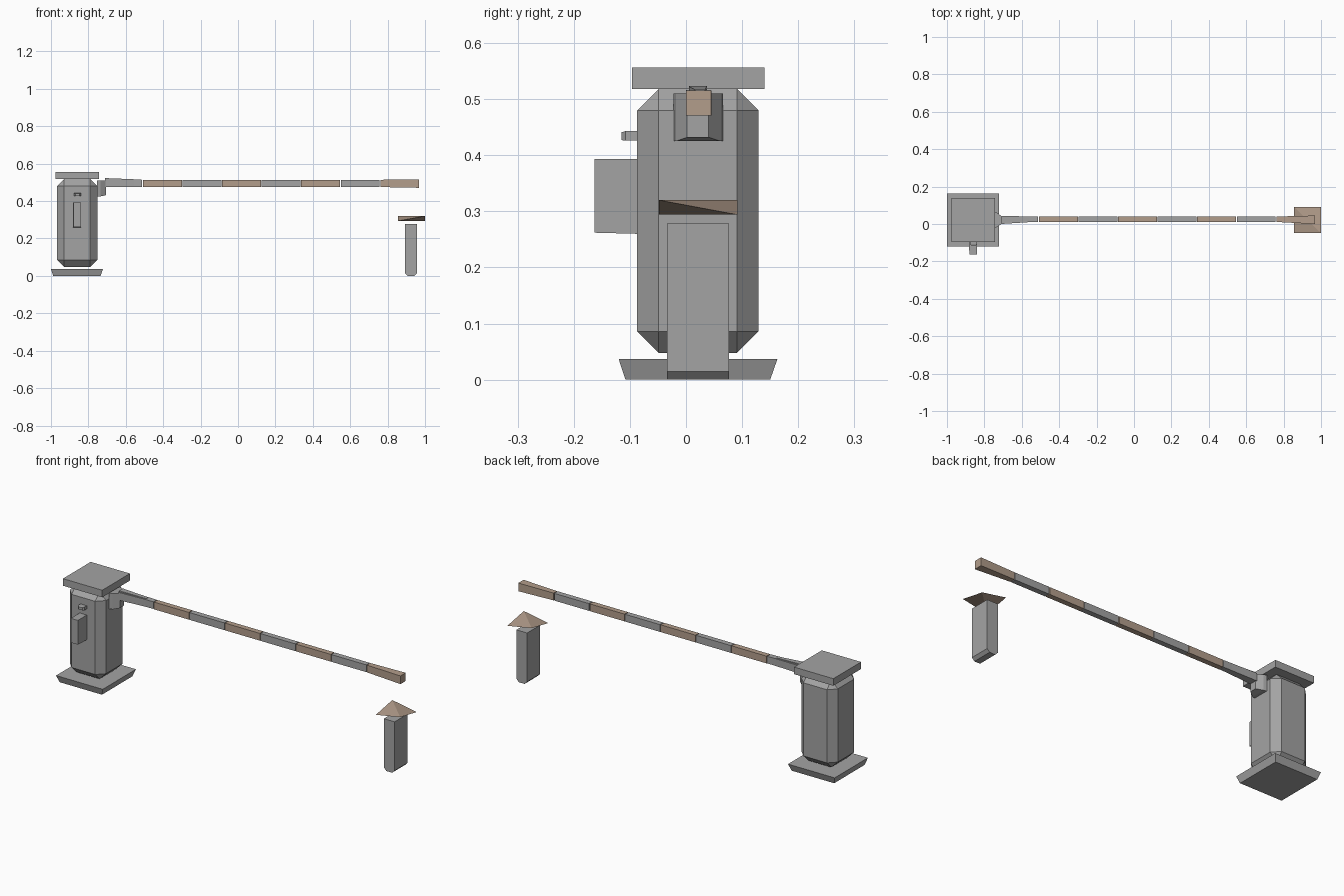
import bpy
import bmesh

cube = bpy.data.objects.get("Cube")
if cube:
    bpy.data.objects.remove(cube, do_unlink=True)


def material(name, rgb):
    m = bpy.data.materials.new(name)
    m.use_nodes = True
    m.diffuse_color = (*rgb, 1)
    bsdf = next(n for n in m.node_tree.nodes if n.type == 'BSDF_PRINCIPLED')
    bsdf.inputs["Base Color"].default_value = (*rgb, 1)
    return m


grey = material("concrete_grey", (0.37, 0.37, 0.37))
tan = material("faded_tan", (0.45, 0.34, 0.26))


def finish(name, bm, mat):
    mesh = bpy.data.meshes.new(name)
    bm.to_mesh(mesh)
    bm.free()
    mesh.materials.append(mat)
    obj = bpy.data.objects.new(name, mesh)
    bpy.context.scene.collection.objects.link(obj)
    return obj


def loft(name, mat, axis, *sections, bevel=0, pick=None):
    """Join rectangles (position, a0, a1, b0, b1) along an axis."""
    bm = bmesh.new()
    rings = []
    for p, a0, a1, b0, b1 in sections:
        ring = []
        for a, b in ((a0, b0), (a1, b0), (a1, b1), (a0, b1)):
            co = [a, b]
            co.insert("xyz".index(axis), p)
            ring.append(bm.verts.new(co))
        rings.append(ring)
    for r, s in zip(rings, rings[1:]):
        for i in range(4):
            j = (i + 1) % 4
            bm.faces.new((r[i], r[j], s[j], s[i]))
    bm.faces.new(rings[0])
    bm.faces.new(rings[-1])
    bmesh.ops.recalc_face_normals(bm, faces=bm.faces)
    if bevel:
        edges = [e for e in bm.edges if pick is None or pick(e)]
        bmesh.ops.bevel(bm, geom=edges, offset=bevel, segments=1,
                        affect='EDGES', profile=0.5)
    return finish(name, bm, mat)


def box(name, mat, x0, x1, y0, y1, z0, z1, **kw):
    return loft(name, mat, 'z', (z0, x0, x1, y0, y1), (z1, x0, x1, y0, y1), **kw)


# Pillar: flared base, chamfered housing and overhanging lid
loft("pillar_base", grey, 'z', (0, -0.988, -0.735, -0.108, 0.15),
     (0.037, -1, -0.722, -0.12, 0.163))
box("pillar_housing", grey, -0.968, -0.752, -0.087, 0.129, 0.048, 0.518, bevel=0.038)
box("pillar_lid", grey, -0.976, -0.742, -0.096, 0.14, 0.518, 0.556)

# Control box and small lamp on the front
loft("control_box", grey, 'y', (-0.163, -0.88, -0.84, 0.262, 0.393),
     (-0.086, -0.883, -0.84, 0.26, 0.393))
loft("front_lamp", grey, 'y', (-0.115, -0.87, -0.847, 0.427, 0.441),
     (-0.108, -0.877, -0.84, 0.426, 0.443), (-0.086, -0.877, -0.84, 0.426, 0.443))

# Arm bracket narrowing towards the arm
loft("arm_bracket", grey, 'x', (-0.753, -0.022, 0.066, 0.425, 0.51),
     (-0.735, -0.018, 0.062, 0.425, 0.51), (-0.706, 0.002, 0.04, 0.432, 0.51))

# Arm made of alternating segments with narrow gaps
start, pitch, gap = -0.508, 0.2115, 0.004
loft("arm_root", grey, 'x', (-0.712, 0, 0.044, 0.474, 0.516),
     (-0.56, 0.01, 0.04, 0.476, 0.515), (start - gap, 0.011, 0.04, 0.476, 0.514))
loft("arm_root_strip", grey, 'x', (-0.712, 0.005, 0.037, 0.51, 0.523),
     (-0.56, 0.016, 0.034, 0.51, 0.517))
for i in range(7):
    x0 = start + i * pitch
    x1 = x0 + pitch - gap
    last = i == 6
    end = (0.968, 0, 0.045, 0.471, 0.515) if last else (x1, 0.011, 0.04, 0.475, 0.514)
    loft(f"arm_segment_{i + 1}", grey if i % 2 else tan, 'x',
         (x0, 0.011, 0.04, 0.475, 0.514), end)

# Rest post with its two lower long edges chamfered
box("rest_post", grey, 0.893, 0.957, -0.034, 0.077, 0, 0.278, bevel=0.015,
    pick=lambda e: all(v.co.z < 0.01 for v in e.verts)
    and abs(e.verts[0].co.y - e.verts[1].co.y) > 0.05)

# Rest plate: a shallow shell twisted between raised and lowered corners
bm = bmesh.new()
front_left, back_left, back_right, front_right = [
    bm.verts.new(c) for c in ((1, -0.048, 0.32), (1, 0.092, 0.294),
                              (0.855, 0.092, 0.32), (0.855, -0.048, 0.294))]
for tri in ((front_left, back_left, back_right), (front_left, back_right, front_right),
            (front_left, back_left, front_right), (back_left, back_right, front_right)):
    bm.faces.new(tri)
bmesh.ops.recalc_face_normals(bm, faces=bm.faces)
bmesh.ops.reverse_faces(bm, faces=bm.faces)
finish("rest_plate", bm, tan)
